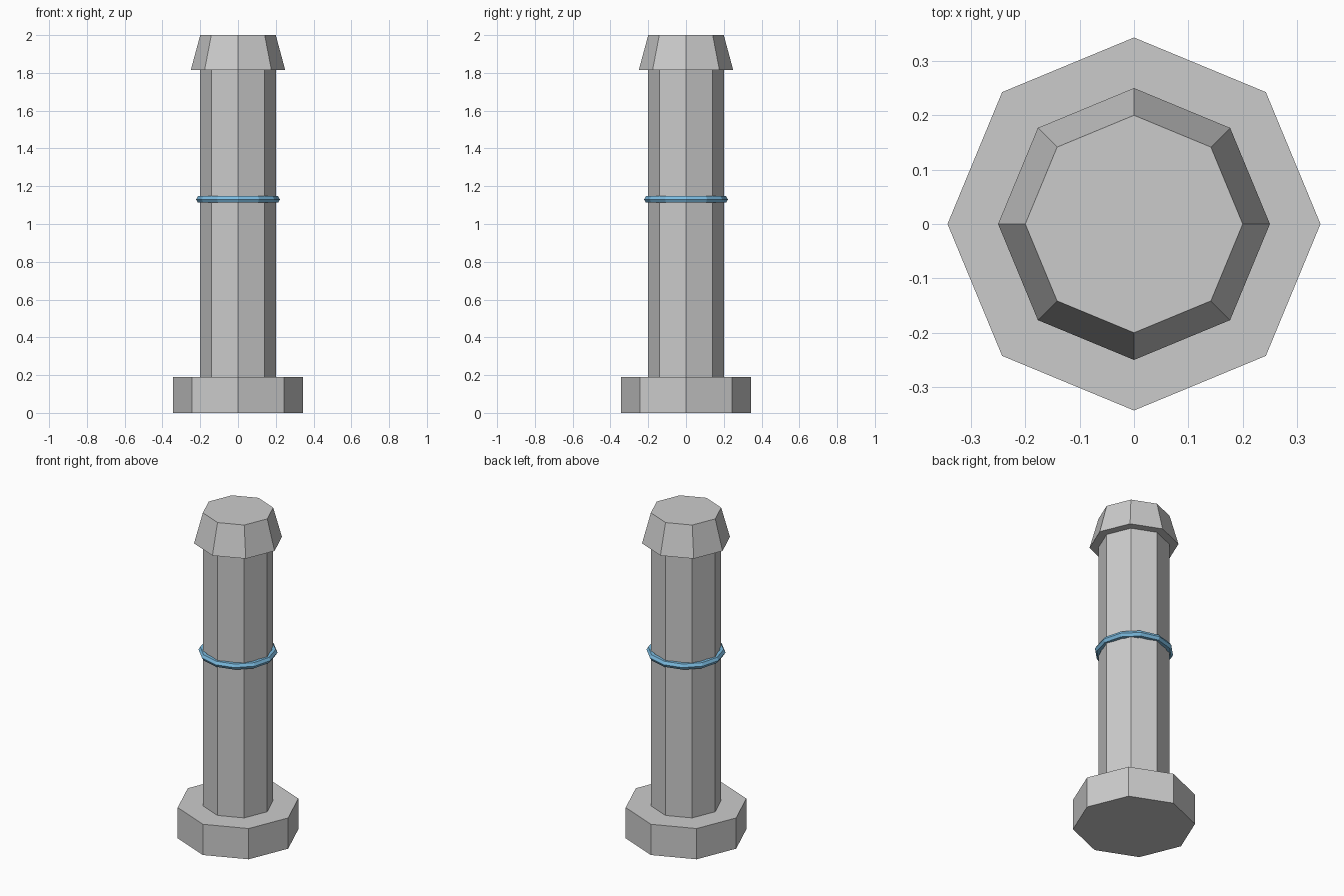
import bpy

if "Cube" in bpy.data.objects:
    bpy.data.objects.remove(bpy.data.objects["Cube"])


def octagon(name, r_bottom, r_top, z0, z1):
    """Eight-sided flat-shaded section between two heights."""
    bpy.ops.mesh.primitive_cone_add(vertices=8, radius1=r_bottom, radius2=r_top,
                                    depth=z1 - z0, location=(0, 0, (z0 + z1) / 2))
    bpy.context.object.name = name


# Stone pillar: foot, shaft and tapered cap
octagon("base", 0.343, 0.343, 0.0, 0.19)
octagon("shaft", 0.2, 0.2, 0.19, 1.815)
octagon("cap", 0.25, 0.2, 1.815, 2.0)

# Blue band around the shaft
bpy.ops.mesh.primitive_torus_add(major_segments=12, minor_segments=6,
                                 major_radius=0.202, minor_radius=0.02,
                                 location=(0, 0, 1.13))
band = bpy.context.object
band.name = "band"
blue = bpy.data.materials.new("blue")
blue.diffuse_color = (0.2, 0.5, 0.75, 1)
blue.use_nodes = True
blue.node_tree.nodes["Principled BSDF"].inputs["Base Color"].default_value = blue.diffuse_color
band.data.materials.append(blue)
